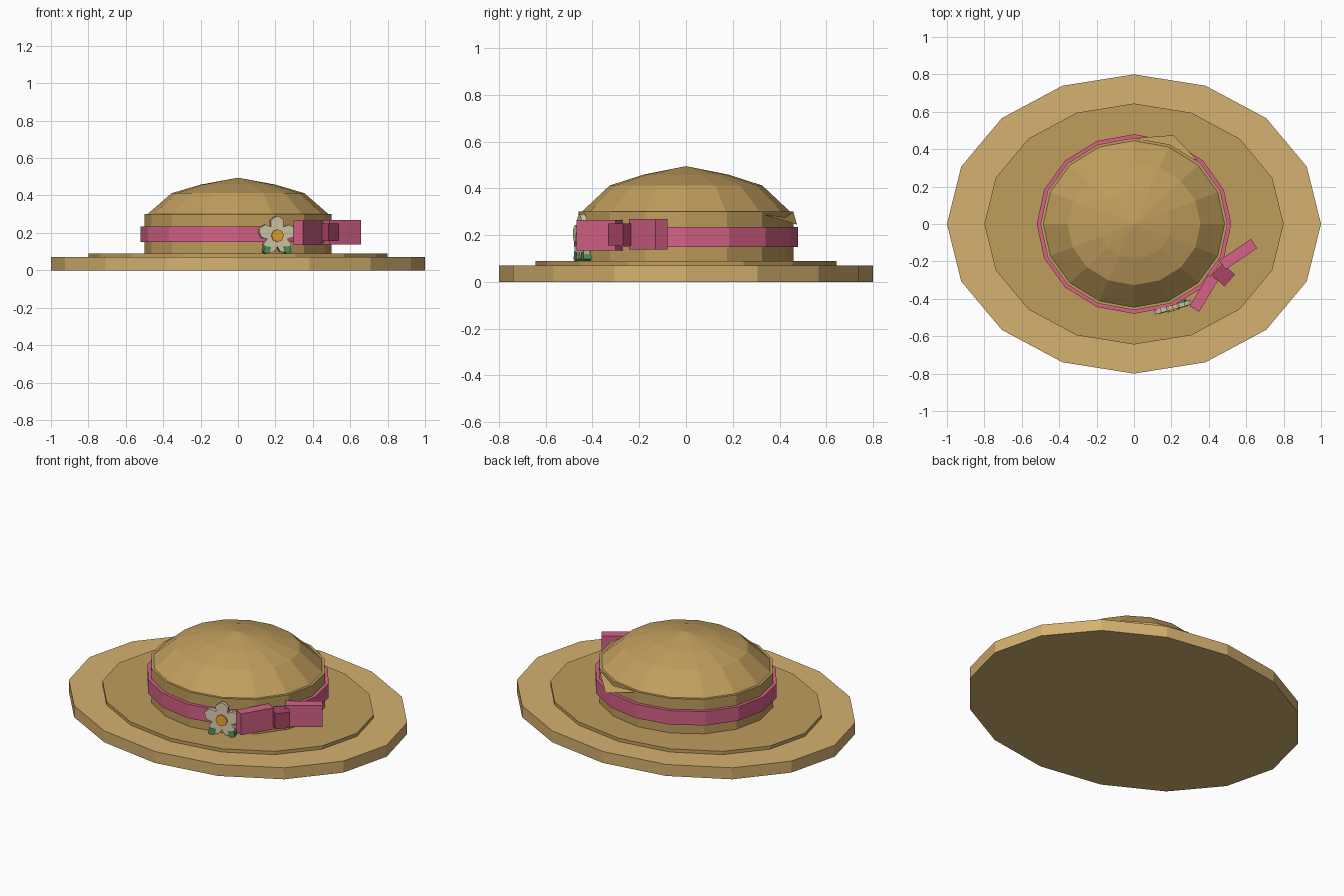
import bpy, bmesh, math
from mathutils import Matrix, Vector

if "Cube" in bpy.data.objects:
    bpy.data.objects.remove(bpy.data.objects["Cube"])


def mat(name, rgb):
    m = bpy.data.materials.new(name)
    m.diffuse_color = (*rgb, 1)
    m.use_nodes = True
    m.node_tree.nodes["Principled BSDF"].inputs["Base Color"].default_value = m.diffuse_color
    return m


STRAW = mat("straw", (0.66, 0.44, 0.16))
TAN = mat("tan_straw", (0.53, 0.34, 0.11))
PINK = mat("pink_ribbon", (0.66, 0.12, 0.24))
DARK_PINK = mat("dark_pink", (0.40, 0.06, 0.13))
CREAM = mat("cream", (0.69, 0.61, 0.42))
YELLOW = mat("yellow", (0.80, 0.38, 0.03))
GREEN = mat("green", (0.08, 0.30, 0.10))


def finish(name, bm, material, matrix=Matrix()):
    bmesh.ops.recalc_face_normals(bm, faces=bm.faces)
    me = bpy.data.meshes.new(name)
    bm.to_mesh(me)
    bm.free()
    me.materials.append(material)
    ob = bpy.data.objects.new(name, me)
    ob.matrix_world = matrix
    bpy.context.collection.objects.link(ob)
    return ob


def lathe(name, profile, ratio, material, closed=False, n=16):
    """Revolve (radius, z) points; ratio squashes y to make an oval."""
    bm = bmesh.new()
    rings = []
    for r, z in profile:
        if r == 0:
            rings.append([bm.verts.new((0, 0, z))] * n)
        else:
            rings.append([bm.verts.new((r * math.cos(math.tau * i / n),
                                        r * ratio * math.sin(math.tau * i / n), z))
                          for i in range(n)])
    pairs = list(zip(rings, rings[1:]))
    if closed:
        pairs.append((rings[-1], rings[0]))
    for a, b in pairs:
        for i in range(n):
            j = (i + 1) % n
            bm.faces.new(list(dict.fromkeys((a[i], a[j], b[j], b[i]))))
    if not closed:
        for ring in (rings[0], rings[-1]):
            if ring[0] is not ring[1]:
                bm.faces.new(ring)
    return finish(name, bm, material)


def plate(name, outline, z0, z1, material, matrix):
    """Extruded flat outline in local xy."""
    bm = bmesh.new()
    lo = [bm.verts.new((x, y, z0)) for x, y in outline]
    hi = [bm.verts.new((x, y, z1)) for x, y in outline]
    bm.faces.new(lo)
    bm.faces.new(hi)
    for i in range(len(lo)):
        j = (i + 1) % len(lo)
        bm.faces.new((lo[i], lo[j], hi[j], hi[i]))
    return finish(name, bm, material, matrix)


def box(name, centre, size, angle, material):
    bm = bmesh.new()
    bmesh.ops.create_cube(bm, size=1)
    bmesh.ops.scale(bm, vec=size, verts=bm.verts)
    m = Matrix.Translation(centre) @ Matrix.Rotation(math.radians(angle), 4, 'Z')
    return finish(name, bm, material, m)


# Brim, crown and band
lathe("brim", [(1, 0), (1, 0.07)], 0.8, STRAW)
lathe("inner_brim", [(0.8, 0.06), (0.8, 0.09)], 0.805, TAN)
lathe("crown_wall", [(0.5, 0.085), (0.5, 0.3)], 0.92, TAN)
lathe("crown_dome", [(0.49, 0.295), (0.355, 0.412), (0.2, 0.458), (0, 0.495)], 0.92, TAN)
lathe("ribbon_band", [(0.495, 0.15), (0.52, 0.15), (0.52, 0.235), (0.495, 0.235)],
      0.923, PINK, closed=True)

# Bow on the front right
box("bow_loop_inner", (0.373, -0.37, 0.2), (0.195, 0.06, 0.13), 59, PINK)
box("bow_loop_outer", (0.557, -0.162, 0.204), (0.205, 0.06, 0.13), 34, PINK)
box("bow_knot", (0.478, -0.272, 0.203), (0.085, 0.09, 0.095), 48, DARK_PINK)

# Flower with five lobed petals
place = (Matrix.Translation((0.207, -0.445, 0.185))
         @ Matrix.Rotation(math.radians(16), 4, 'Z')
         @ Matrix.Rotation(math.radians(90), 4, 'X'))
lobe = [(-36, 0.058), (-24, 0.088), (-12, 0.098), (0, 0.106), (12, 0.098), (24, 0.088)]
petals = []
for k in range(5):
    for a, r in lobe:
        t = math.radians(90 + 72 * k + a)
        petals.append((r * math.cos(t), r * math.sin(t)))
plate("flower_petals", petals, -0.012, 0.012, CREAM, place)
disc = [(0.034 * math.cos(math.tau * i / 8), 0.034 * math.sin(math.tau * i / 8)) for i in range(8)]
plate("flower_centre", disc, 0, 0.02, YELLOW, place)
for side in (-1, 1):
    leaf = [(side * x, y) for x, y in
            [(0.035, -0.06), (0.042, -0.09), (0.058, -0.097), (0.078, -0.088), (0.07, -0.055)]]
    plate("flower_leaf", leaf, -0.02, 0.015, GREEN, place)

# Loose straw flap at the back of the crown
bm = bmesh.new()
p = [bm.verts.new(Vector(v)) for v in
     [(0.02, 0.46, 0.295), (0.21, 0.475, 0.245), (0.34, 0.34, 0.285), (0.19, 0.42, 0.27)]]
for f in ((0, 1, 2), (0, 1, 3), (1, 2, 3), (0, 2, 3)):
    bm.faces.new([p[i] for i in f])
finish("straw_flap", bm, TAN)
